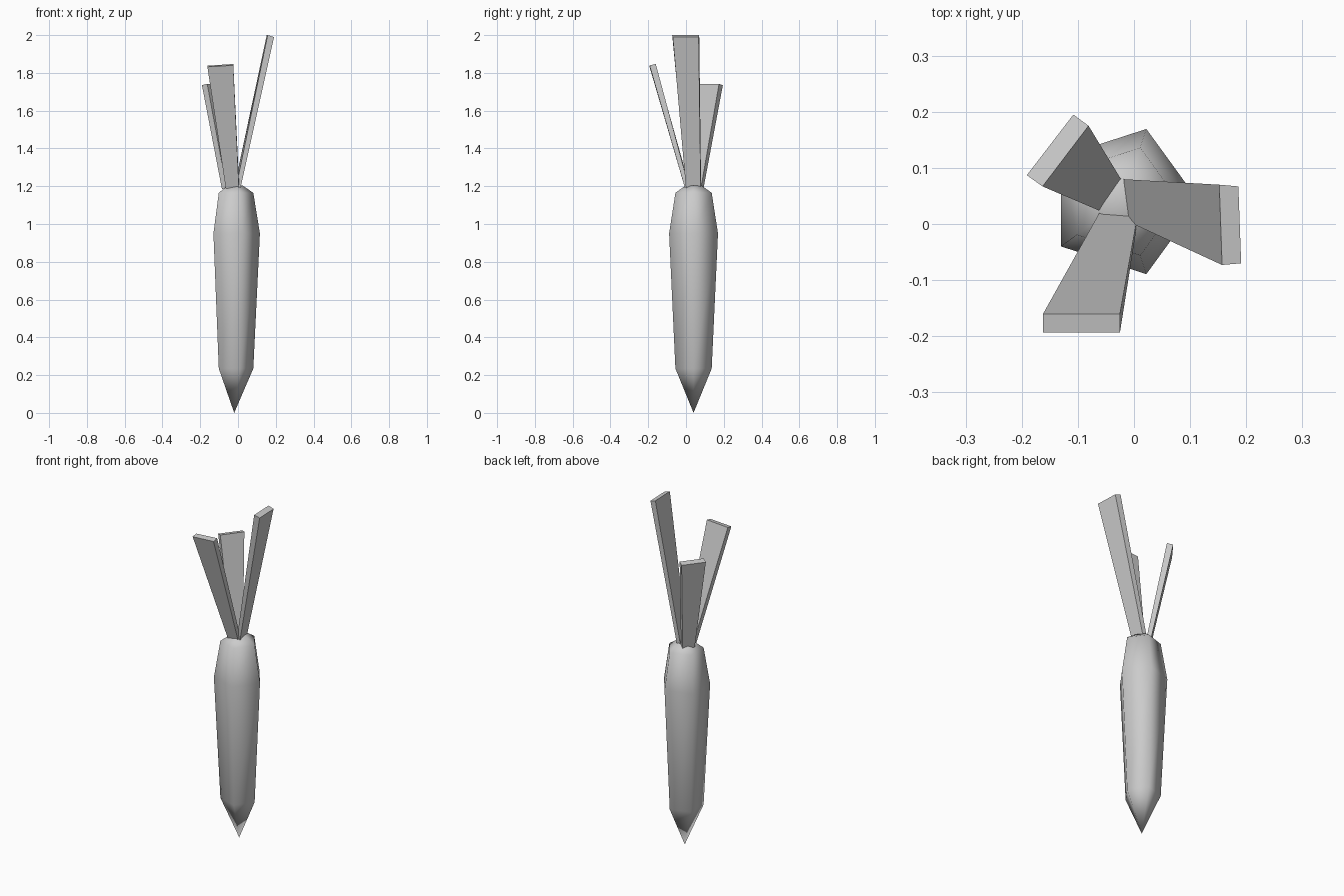
import bpy, math

if "Cube" in bpy.data.objects:
    bpy.data.objects.remove(bpy.data.objects["Cube"])

CX, CY = -0.02, 0.04   # axis of the root


def make(name, verts, faces, smooth=False):
    me = bpy.data.meshes.new(name)
    me.from_pydata(verts, [], faces)
    me.update()
    ob = bpy.data.objects.new(name, me)
    bpy.context.collection.objects.link(ob)
    for p in me.polygons:
        p.use_smooth = smooth
    return ob


# Root: five-sided lathe from pointed tip to blunt crown
N = 5
rings = [(0.101, 0.235), (0.136, 0.95), (0.101, 1.165), (0.045, 1.203)]
verts = [(CX, CY, 0)]
for r, z in rings:
    for i in range(N):
        a = i * math.tau / N
        verts.append((CX + r * math.cos(a), CY + r * math.sin(a), z))
faces = [(0, 1 + (i + 1) % N, 1 + i) for i in range(N)]
for k in range(len(rings) - 1):
    b = 1 + k * N
    for i in range(N):
        j = (i + 1) % N
        faces.append((b + i, b + j, b + N + j, b + N + i))
top = 1 + (len(rings) - 1) * N
faces.append(tuple(range(top, top + N)))
make("root", verts, faces, True)


# Leaves: flat boxes widening upward; corners run counter-clockwise
def leaf(name, bottom, z0, upper, heights):
    v = [(x, y, z0) for x, y in bottom]
    v += [(x, y, z) for (x, y), z in zip(upper, heights)]
    f = [(3, 2, 1, 0), (4, 5, 6, 7)]
    f += [(i, (i + 1) % 4, 4 + (i + 1) % 4, 4 + i) for i in range(4)]
    make(name, v, f)


leaf("leaf_right",
     [(-0.022, 0.08), (-0.012, 0.005), (0.012, 0.0), (0.003, 0.078)], 1.185,
     [(0.152, 0.07), (0.157, -0.073), (0.191, -0.07), (0.186, 0.067)],
     [2.0, 2.0, 1.99, 1.99])
leaf("leaf_front",
     [(-0.064, -0.004), (0.005, -0.004), (0.007, 0.018), (-0.06, 0.023)], 1.185,
     [(-0.162, -0.193), (-0.025, -0.193), (-0.025, -0.16), (-0.162, -0.16)],
     [1.832, 1.84, 1.847, 1.838])
leaf("leaf_back",
     [(-0.042, 0.092), (-0.085, 0.04), (-0.06, 0.023), (-0.022, 0.078)], 1.185,
     [(-0.108, 0.195), (-0.191, 0.087), (-0.163, 0.067), (-0.081, 0.175)],
     [1.735, 1.735, 1.742, 1.742])
